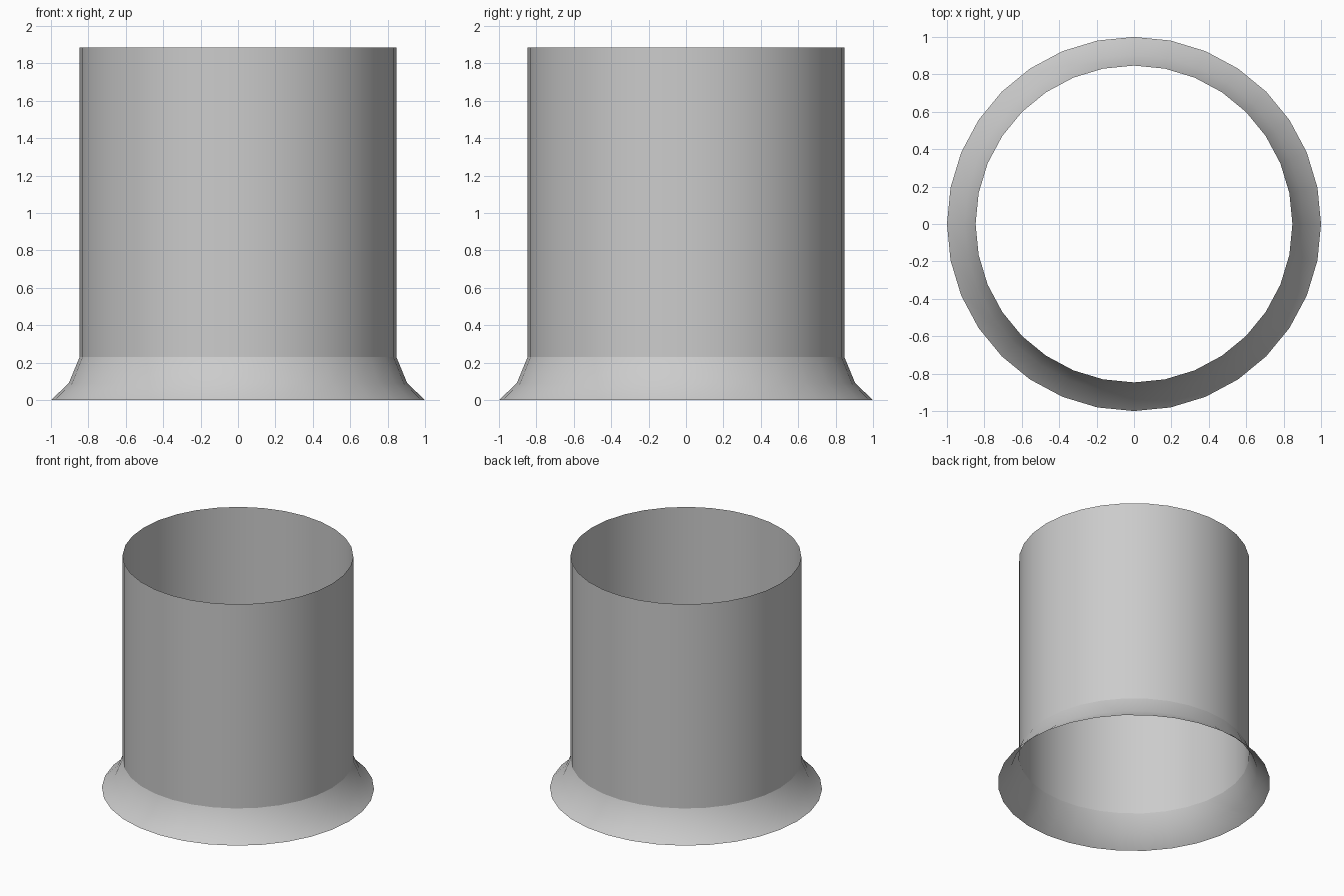
import bpy, bmesh
from math import cos, sin, tau

if "Cube" in bpy.data.objects:
    bpy.data.objects.remove(bpy.data.objects["Cube"])

SIDES = 32


def lathe(name, profile):
    """Open shell: spin (radius, height) points around z."""
    bm = bmesh.new()
    rings = [[bm.verts.new((r * cos(tau * i / SIDES), r * sin(tau * i / SIDES), z))
              for i in range(SIDES)] for r, z in profile]
    for low, high in zip(rings, rings[1:]):
        for i in range(SIDES):
            j = (i + 1) % SIDES
            bm.faces.new((low[i], low[j], high[j], high[i])).smooth = True
    mesh = bpy.data.meshes.new(name)
    bm.to_mesh(mesh)
    bm.free()
    obj = bpy.data.objects.new(name, mesh)
    bpy.context.collection.objects.link(obj)
    return obj


# Flared foot, separate from the wall so the joint stays crisp
lathe("flared_base", [(1.0, 0.0), (0.905, 0.09), (0.847, 0.23)])

# Straight open tube
lathe("tube_wall", [(0.847, 0.23), (0.847, 1.885)])
